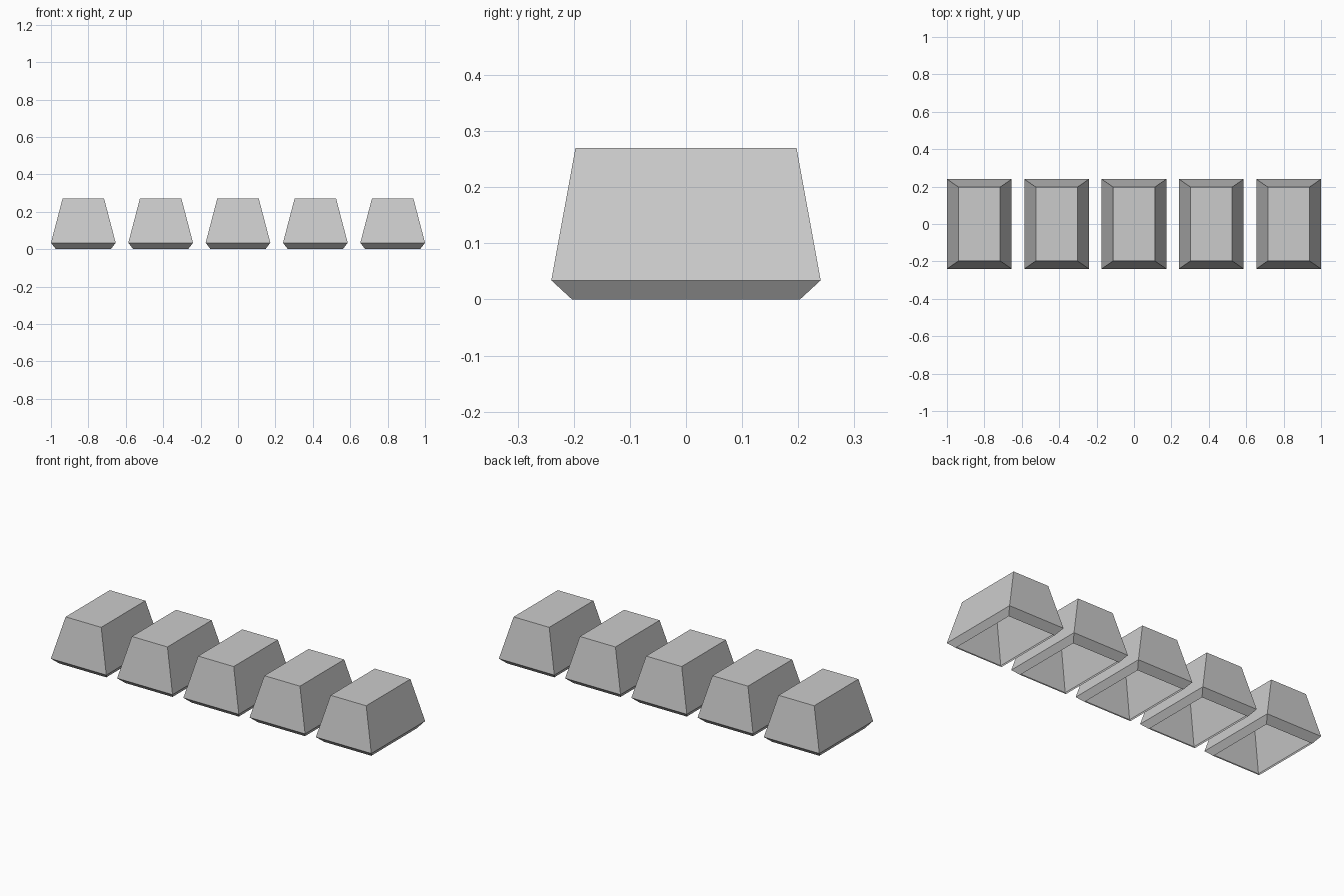
import bpy, bmesh

if "Cube" in bpy.data.objects:
    bpy.data.objects.remove(bpy.data.objects["Cube"])

# half width (x), half depth (y), height of each rectangular ring of one keycap
RINGS = [(0.147, 0.203, 0.0), (0.173, 0.240, 0.034), (0.111, 0.197, 0.27)]
COUNT = 5
SPACING = (2.0 - 2 * RINGS[1][0]) / (COUNT - 1)


def keycap_mesh():
    bm = bmesh.new()
    rings = [[bm.verts.new((sx * hx, sy * hy, z))
              for sx, sy in ((-1, -1), (1, -1), (1, 1), (-1, 1))]
             for hx, hy, z in RINGS]
    # tucked-in lower lip and tapering walls, open underneath
    for low, high in zip(rings, rings[1:]):
        for i in range(4):
            j = (i + 1) % 4
            bm.faces.new((low[i], low[j], high[j], high[i]))
    # flat top
    bm.faces.new(rings[-1])
    mesh = bpy.data.meshes.new("keycap")
    bm.to_mesh(mesh)
    bm.free()
    return mesh


# row of identical caps sharing one mesh
mesh = keycap_mesh()
for k in range(COUNT):
    cap = bpy.data.objects.new(f"keycap_{k + 1}", mesh)
    cap.location.x = (k - (COUNT - 1) / 2) * SPACING
    bpy.context.collection.objects.link(cap)
